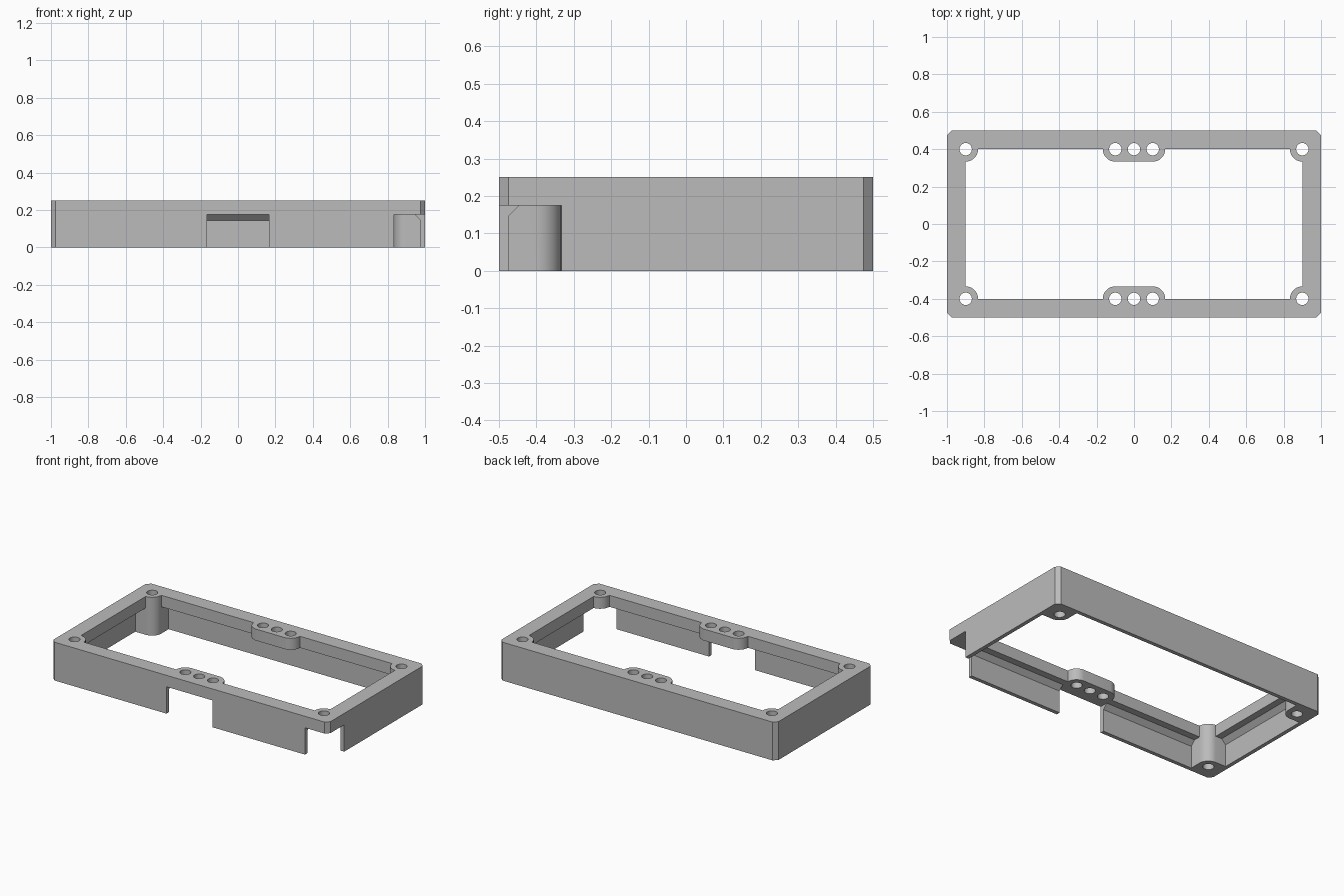
import bpy
import bmesh
from math import cos, sin, pi, radians

if "Cube" in bpy.data.objects:
    bpy.data.objects.remove(bpy.data.objects["Cube"], do_unlink=True)

HEIGHT, SHELF = 0.25, 0.175      # full height, underside of the top rim
HX, HY = 0.9, 0.4                # screw hole positions, also the rim opening
BOSS_R, HOLE_R = 0.0667, 0.033
EDGE_X, EDGE_Y = HX - BOSS_R, HY - BOSS_R
BELOW, ABOVE = -0.1, 0.4         # overshoot for cutters


def loft(name, layers):
    """Closed solid through outlines given as (points, z)."""
    bm = bmesh.new()
    rings = [[bm.verts.new((x, y, z)) for x, y in pts] for pts, z in layers]
    n = len(rings[0])
    bm.faces.new(rings[0])
    bm.faces.new(rings[-1])
    for a, b in zip(rings, rings[1:]):
        for i in range(n):
            j = (i + 1) % n
            bm.faces.new((a[i], a[j], b[j], b[i]))
    bmesh.ops.recalc_face_normals(bm, faces=bm.faces)
    mesh = bpy.data.meshes.new(name)
    bm.to_mesh(mesh)
    bm.free()
    obj = bpy.data.objects.new(name, mesh)
    bpy.context.collection.objects.link(obj)
    return obj


def prism(name, pts, z0, z1):
    return loft(name, [(pts, z0), (pts, z1)])


def rect(x0, x1, y0, y1):
    return [(x0, y0), (x1, y0), (x1, y1), (x0, y1)]


def arc(cx, cy, r, start, end, steps):
    angles = [start + (end - start) * i / steps for i in range(steps + 1)]
    return [(cx + r * cos(a), cy + r * sin(a)) for a in angles]


def boolean(target, tool, operation="DIFFERENCE"):
    mod = target.modifiers.new("cut", "BOOLEAN")
    mod.operation, mod.solver, mod.object = operation, "EXACT", tool
    bpy.context.view_layer.objects.active = target
    bpy.ops.object.modifier_apply(modifier=mod.name)
    bpy.data.objects.remove(tool, do_unlink=True)


# Outer block with chamfered vertical corners
c = 0.025
outline = [(1 - c, -0.5), (1, -0.5 + c), (1, 0.5 - c), (1 - c, 0.5),
           (c - 1, 0.5), (-1, 0.5 - c), (-1, c - 0.5), (c - 1, -0.5)]
frame = prism("frame", outline, 0, HEIGHT)

# Inner void: thin walls, sloped shoulder under the rim, then the rim opening
lower = rect(-0.975, 0.975, -0.475, 0.475)
shoulder = rect(-0.945, 0.945, -0.445, 0.445)
void = loft("void", [(lower, BELOW), (lower, 0.145), (shoulder, SHELF)])
boolean(void, prism("opening", rect(-HX, HX, -HY, HY), 0.1, ABOVE), "UNION")

# Corner screw posts; the front left one is shortened to the rim
post = arc(HX, HY, BOSS_R, pi, 1.5 * pi, 10) + [
    (1.2, EDGE_Y), (1.2, 0.7), (EDGE_X, 0.7)]
for sx in (1, -1):
    for sy in (1, -1):
        z0 = SHELF if (sx, sy) == (1, -1) else BELOW - 0.1
        boolean(void, prism("post", [(x * sx, y * sy) for x, y in post],
                            z0, ABOVE + 0.1))

# Middle screw bosses on the long sides
boss = (arc(-0.1, HY, BOSS_R, pi, 1.5 * pi, 10)
        + arc(0.1, HY, BOSS_R, 1.5 * pi, 2 * pi, 10)
        + [(0.1 + BOSS_R, 0.7), (-0.1 - BOSS_R, 0.7)])
for sy in (1, -1):
    boolean(void, prism("boss", [(x, y * sy) for x, y in boss],
                        SHELF, ABOVE + 0.1))
boolean(frame, void)

# Front middle notch and front left corner cutout
boolean(frame, prism("notch", rect(-0.1 - BOSS_R, 0.1 + BOSS_R, -0.7, -EDGE_Y),
                     BELOW, SHELF))
boolean(frame, prism("corner_cutout", rect(EDGE_X, 1.2, -0.7, -EDGE_Y),
                     BELOW, SHELF))

# Screw holes
for x in (-HX, -0.1, 0, 0.1, HX):
    for y in (-HY, HY):
        circle = arc(x, y, HOLE_R, 0, 2 * pi, 32)[:-1]
        boolean(frame, prism("hole", circle, BELOW, ABOVE))

# Plain grey finish
grey = bpy.data.materials.new("light_grey")
grey.use_nodes = True
colour = (0.5, 0.5, 0.5, 1)
grey.diffuse_color = colour
grey.node_tree.nodes["Principled BSDF"].inputs["Base Color"].default_value = colour
frame.data.materials.clear()
frame.data.materials.append(grey)

bpy.ops.object.select_all(action="DESELECT")
frame.select_set(True)
bpy.context.view_layer.objects.active = frame
bpy.ops.object.shade_smooth_by_angle(angle=radians(30))
